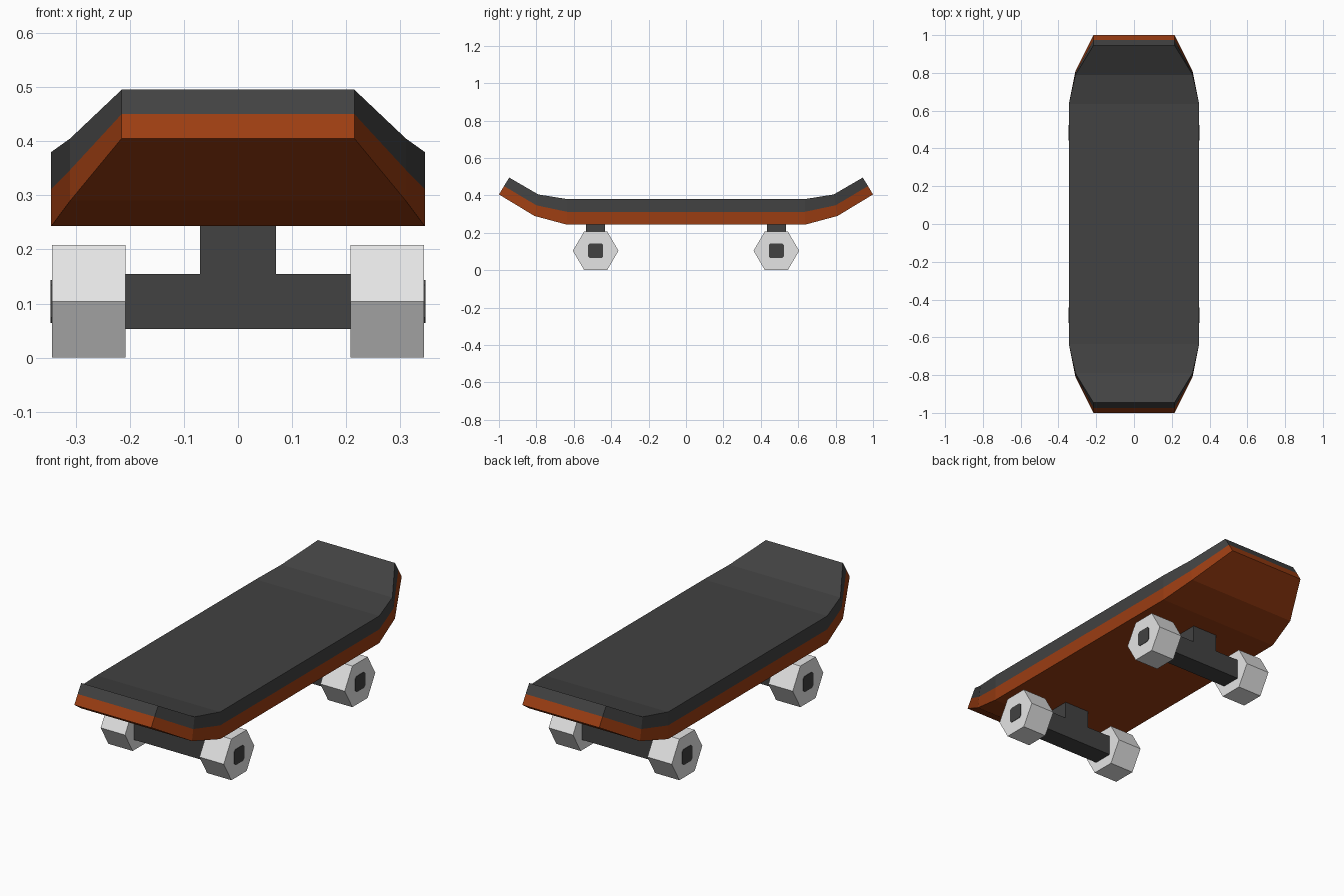
import bpy, bmesh, math

if "Cube" in bpy.data.objects:
    bpy.data.objects.remove(bpy.data.objects["Cube"])


def material(name, rgb):
    m = bpy.data.materials.new(name)
    m.diffuse_color = (*rgb, 1)
    m.use_nodes = True
    m.node_tree.nodes["Principled BSDF"].inputs["Base Color"].default_value = m.diffuse_color
    return m


DARK = material("dark grey", (0.054, 0.054, 0.054))
WOOD = material("orange wood", (0.33, 0.047, 0.006))
PALE = material("pale grey", (0.78, 0.78, 0.78))


def finish(bm, name, mats):
    bmesh.ops.recalc_face_normals(bm, faces=bm.faces[:])
    me = bpy.data.meshes.new(name)
    bm.to_mesh(me)
    bm.free()
    for m in mats:
        me.materials.append(m)
    ob = bpy.data.objects.new(name, me)
    bpy.context.collection.objects.link(ob)
    return ob


def prism(name, profile, place, a, b, mat):
    """Extrude a 2D profile from a to b; place(u, v, t) gives the 3D point."""
    bm = bmesh.new()
    ends = [[bm.verts.new(place(u, v, t)) for u, v in profile] for t in (a, b)]
    bm.faces.new(ends[0])
    bm.faces.new(ends[1])
    n = len(profile)
    for i in range(n):
        j = (i + 1) % n
        bm.faces.new((ends[0][i], ends[0][j], ends[1][j], ends[1][i]))
    return finish(bm, name, [mat])


# Deck: half width, then (y, z) of the bottom, colour split and top
half = [
    (0.215, (1.0, 0.405), (0.973, 0.45), (0.945, 0.495)),
    (0.31, (0.81, 0.29), (0.80, 0.347), (0.79, 0.405)),
    (0.345, (0.635, 0.243), (0.635, 0.312), (0.635, 0.38)),
]
stations = [(-1, s) for s in half] + [(1, s) for s in reversed(half)]
bm = bmesh.new()
rings = []
for sign, (w, *levels) in stations:
    left = [bm.verts.new((-w, sign * y, z)) for y, z in levels]
    right = [bm.verts.new((w, sign * y, z)) for y, z in reversed(levels)]
    rings.append(left + right)
# ring edges: 0 and 4 wood sides, 1 to 3 grip, 5 wood underside
for r0, r1 in zip(rings, rings[1:]):
    for i in range(6):
        j = (i + 1) % 6
        f = bm.faces.new((r0[i], r0[j], r1[j], r1[i]))
        f.material_index = 1 if i in (0, 4, 5) else 0
for r in (rings[0], rings[-1]):
    bm.faces.new((r[0], r[1], r[4], r[5])).material_index = 1
    bm.faces.new((r[1], r[2], r[3], r[4])).material_index = 0
finish(bm, "deck", [DARK, WOOD])

# Trucks, wheels and hubs at each end
TEE = [(-0.208, 0.053), (0.208, 0.053), (0.208, 0.155), (0.07, 0.155),
       (0.07, 0.244), (-0.07, 0.244), (-0.07, 0.155), (-0.208, 0.155)]
HEX = [(0.122 * math.cos(k * math.pi / 3), 0.12 * math.sin(k * math.pi / 3))
       for k in range(6)]
c, d = 0.04, 0.03
HUB = [(c, -d), (c, d), (d, c), (-d, c), (-c, d), (-c, -d), (-d, -c), (d, -c)]

for end, yc in (("front", -0.483), ("back", 0.483)):
    prism(f"{end}_truck", TEE, lambda u, v, t: (u, t, v),
          yc - 0.051, yc + 0.051, DARK)
    for side, s in (("left", -1), ("right", 1)):
        put = lambda u, v, t: (s * t, yc + u, 0.104 + v)
        prism(f"{end}_{side}_wheel", HEX, put, 0.208, 0.344, PALE)
        prism(f"{end}_{side}_hub", HUB, put, 0.340, 0.346, DARK)
